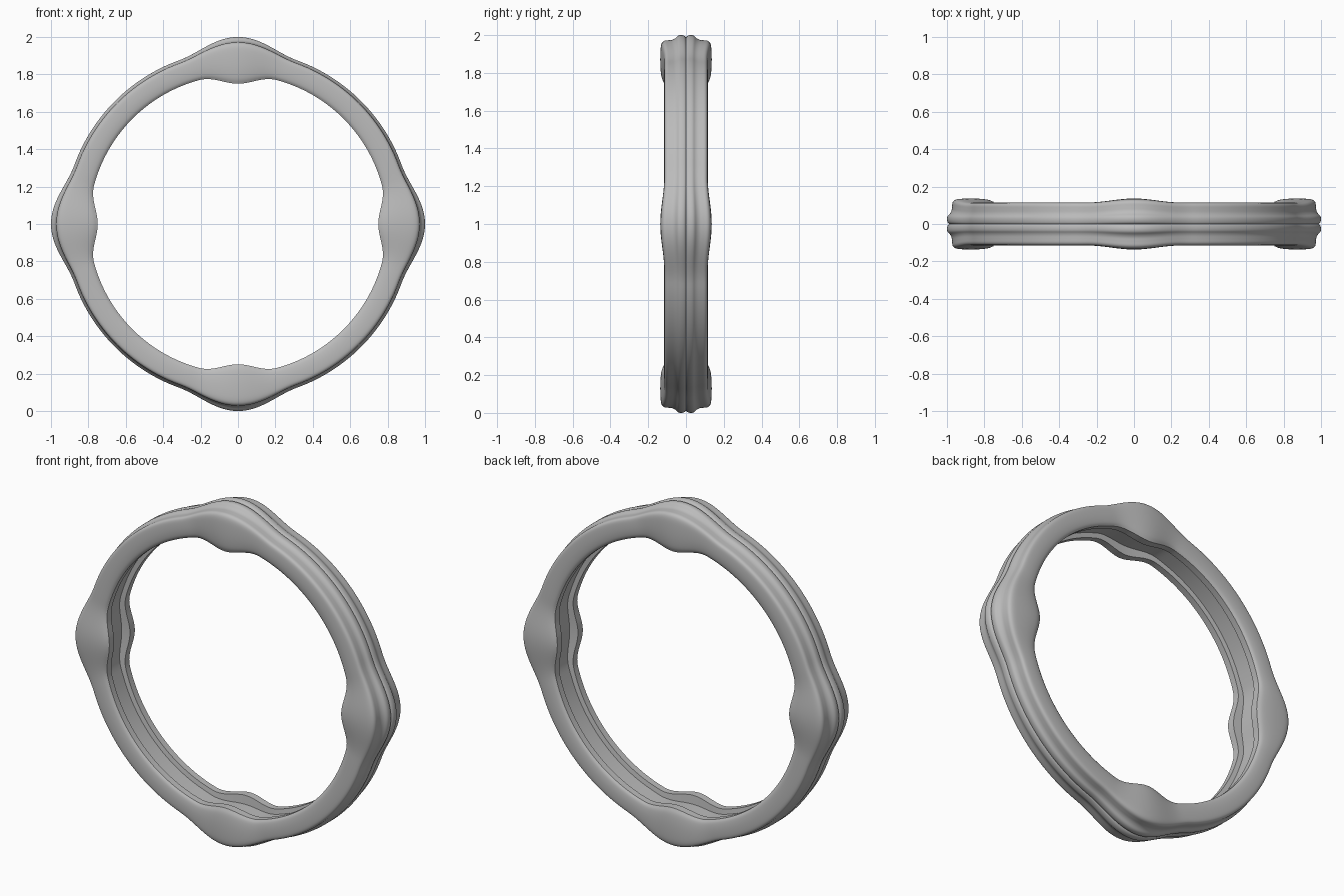
import bpy, bmesh, math
from mathutils import Vector

cube = bpy.data.objects.get("Cube")
if cube:
    bpy.data.objects.remove(cube, do_unlink=True)

SEGMENTS = 256


def smooth_path(points, steps=4):
    """Catmull-Rom curve through the points."""
    pts = [Vector(p) for p in points]
    pts = [2 * pts[0] - pts[1]] + pts + [2 * pts[-1] - pts[-2]]
    path = []
    for a, b, c, d in zip(pts, pts[1:], pts[2:], pts[3:]):
        for i in range(steps):
            t = i / steps
            path.append(b + t * (c - a) / 2 + t * t * (a - 2.5 * b + 2 * c - d / 2)
                        + t ** 3 * (1.5 * (b - c) + (d - a) / 2))
    return path + [pts[-2]]


def bump(angle, half_width):
    """1 at each quarter of the ring, fading to 0 either side."""
    quarter = math.pi / 2
    off = abs(angle - round(angle / quarter) * quarter) / math.radians(half_width)
    return math.cos(off * math.pi / 2) ** 2 if off < 1 else 0.0


# Half cross-section: (depth, radial fraction), inner channel then ribbed outside
channel = [Vector((0.058, 0.2)), Vector((0.062, 0.0))]
outside = smooth_path([(0.1, 0.0), (0.11, 0.12), (0.115, 0.35), (0.115, 0.62),
                       (0.111, 0.8), (0.1, 0.875), (0.08, 0.89), (0.062, 0.9),
                       (0.049, 0.93), (0.036, 0.985), (0.022, 1.0),
                       (0.008, 0.985), (0.0, 0.95)])
half = channel + outside
section = half + [Vector((-p.x, p.y)) for p in reversed(half[:-1])]

# Sweep the section round the ring, swelling at the four bumps
bm = bmesh.new()
rings = []
for i in range(SEGMENTS):
    angle = 2 * math.pi * i / SEGMENTS
    inner = 0.797 - 0.047 * bump(angle, 15)
    outer = 0.93 + 0.07 * bump(angle, 20)
    swell = 1 + 0.18 * bump(angle, 16)
    ring = []
    for p in section:
        r = inner + p.y * (outer - inner)
        ring.append(bm.verts.new((r * math.cos(angle), p.x * swell,
                                  1 + r * math.sin(angle))))
    rings.append(ring)
count = len(section)
for i in range(SEGMENTS):
    a, b = rings[i], rings[(i + 1) % SEGMENTS]
    for j in range(count):
        k = (j + 1) % count
        bm.faces.new((a[j], a[k], b[k], b[j]))
bmesh.ops.recalc_face_normals(bm, faces=bm.faces)
mesh = bpy.data.meshes.new("ring")
bm.to_mesh(mesh)
bm.free()
ring_obj = bpy.data.objects.new("ring", mesh)
bpy.context.collection.objects.link(ring_obj)

# Plain grey
grey = bpy.data.materials.new("grey")
grey.use_nodes = True
colour = (0.5, 0.5, 0.5, 1)
grey.diffuse_color = colour
grey.node_tree.nodes["Principled BSDF"].inputs["Base Color"].default_value = colour
mesh.materials.append(grey)

bpy.ops.object.select_all(action='DESELECT')
ring_obj.select_set(True)
bpy.context.view_layer.objects.active = ring_obj
bpy.ops.object.shade_smooth_by_angle(angle=math.radians(40))
